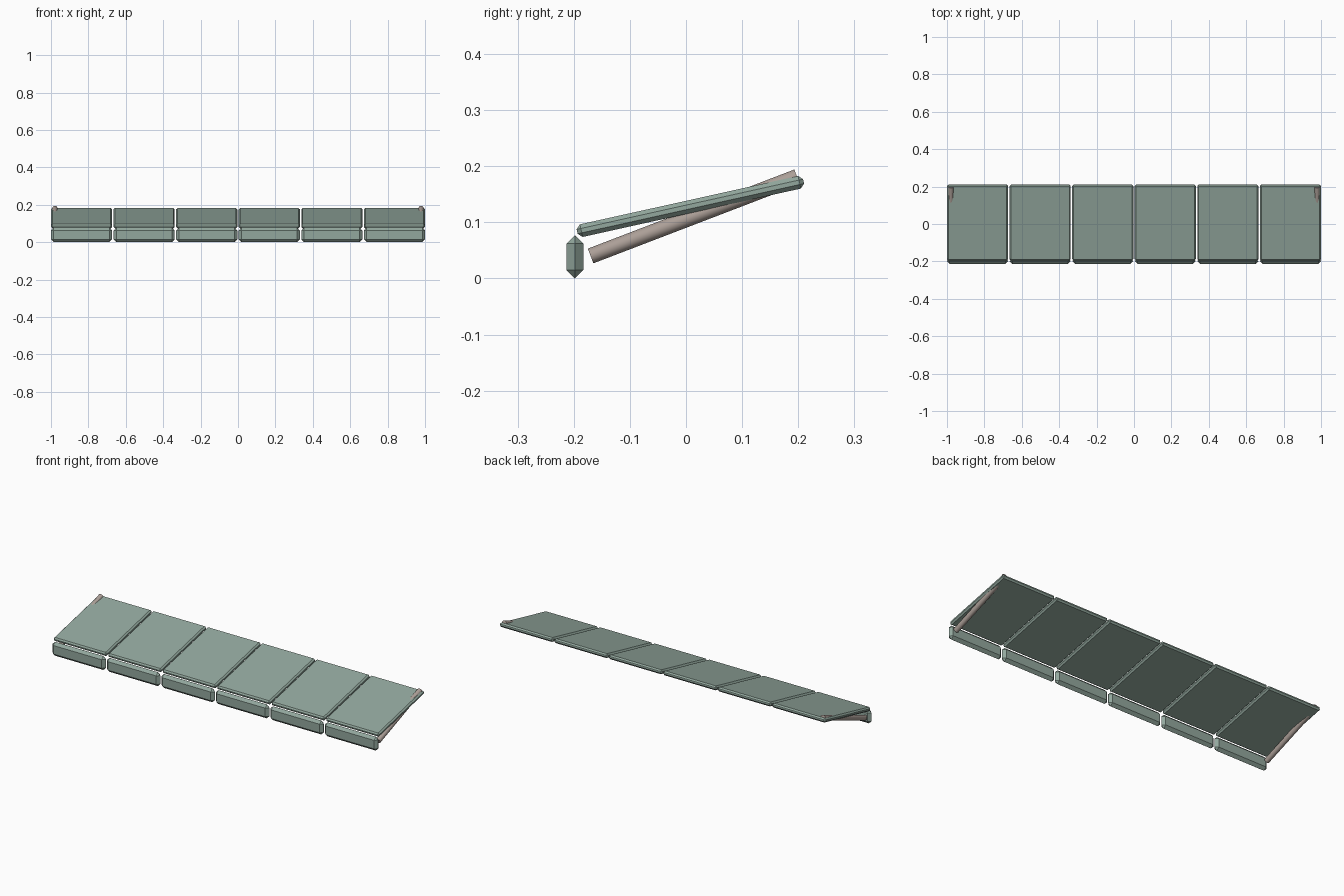
import bpy
import math
from mathutils import Vector

if "Cube" in bpy.data.objects:
    bpy.data.objects.remove(bpy.data.objects["Cube"])


def material(name, color):
    m = bpy.data.materials.new(name)
    m.diffuse_color = (*color, 1)
    m.use_nodes = True
    m.node_tree.nodes["Principled BSDF"].inputs["Base Color"].default_value = m.diffuse_color
    return m


SLAT = material("sage green", (0.29, 0.39, 0.34))
ROD = material("warm grey", (0.41, 0.345, 0.31))


def chamfered_box(name, center, size, chamfer, tilt=0):
    bpy.ops.mesh.primitive_cube_add(size=1, location=center, rotation=(tilt, 0, 0))
    ob = bpy.context.object
    ob.name = name
    ob.scale = size
    bpy.ops.object.transform_apply(location=False, rotation=False, scale=True)
    bev = ob.modifiers.new("chamfer", 'BEVEL')
    bev.width = chamfer
    bev.segments = 1
    bev.limit_method = 'NONE'
    ob.data.materials.append(SLAT)
    return ob


def rod(name, a, b, radius):
    a, b = Vector(a), Vector(b)
    d = b - a
    bpy.ops.mesh.primitive_cylinder_add(vertices=24, radius=radius, depth=d.length,
                                        location=(a + b) / 2)
    ob = bpy.context.object
    ob.name = name
    ob.rotation_euler = d.to_track_quat('Z', 'Y').to_euler()
    ob.data.materials.append(ROD)
    bpy.ops.object.shade_smooth_by_angle(angle=math.radians(40))


# Sloping roof panels, each with a hanging valance at the front
COUNT, WIDTH = 6, 0.327
PITCH = (2 - WIDTH) / (COUNT - 1)
back, front = Vector((0, 0.2095, 0.173)), Vector((0, -0.194, 0.0835))
slope = back - front
mid = (back + front) / 2
for i in range(COUNT):
    x = -1 + WIDTH / 2 + i * PITCH
    chamfered_box(f"roof_panel_{i + 1}", (x, mid.y, mid.z),
                  (WIDTH, slope.length, 0.023), 0.0075, math.atan2(slope.z, slope.y))
    chamfered_box(f"valance_{i + 1}", (x, -0.198, 0.0385),
                  (WIDTH, 0.03, 0.077), 0.0148)

# Support rods at both ends
for side, s in (("left", -1), ("right", 1)):
    rod(f"support_rod_{side}", (s * 0.979, -0.170, 0.040), (s * 0.979, 0.198, 0.181), 0.014)
